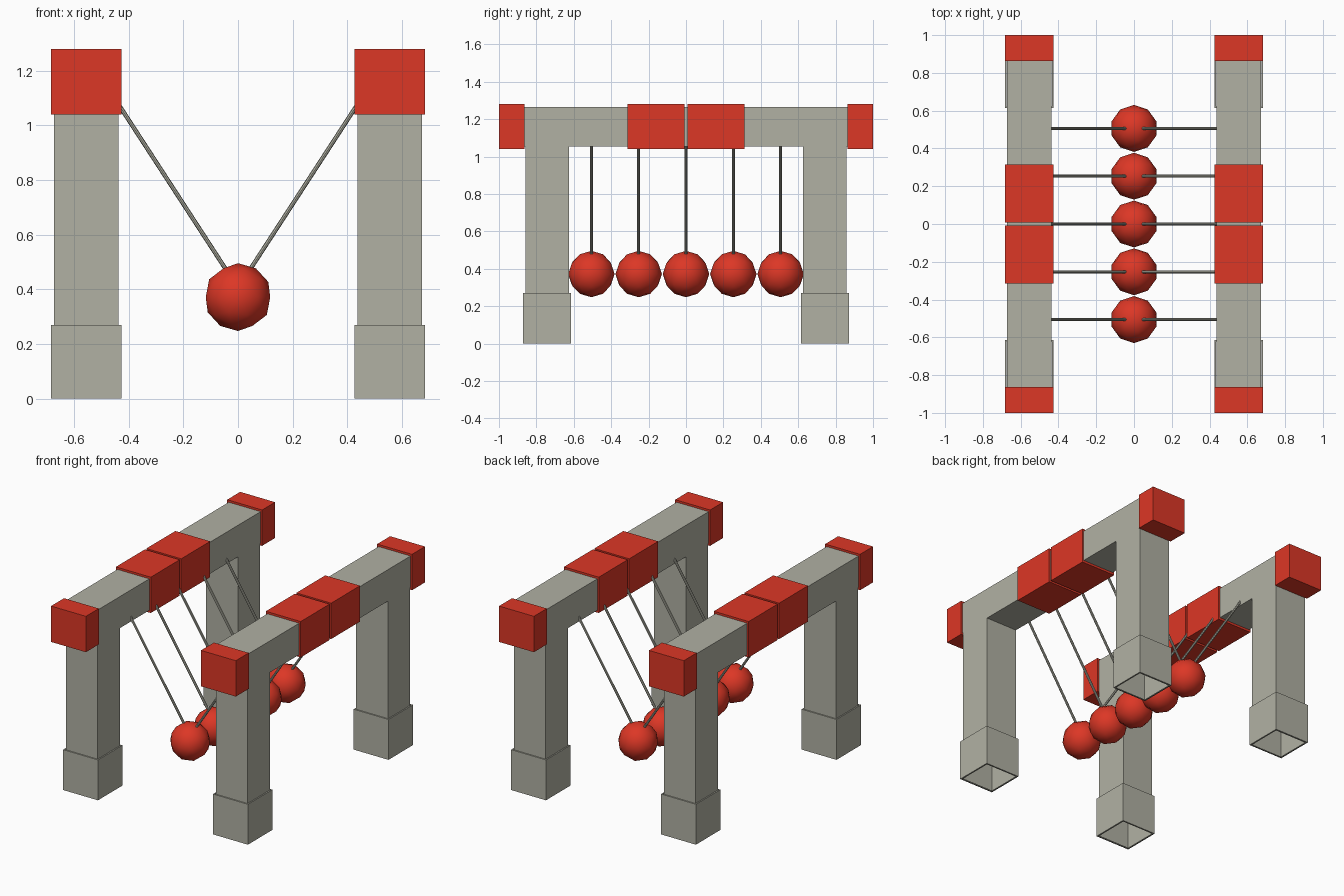
import bpy, bmesh
from mathutils import Vector

if "Cube" in bpy.data.objects:
    bpy.data.objects.remove(bpy.data.objects["Cube"])


def material(name, rgb):
    m = bpy.data.materials.new(name)
    m.diffuse_color = (*rgb, 1)
    m.use_nodes = True
    m.node_tree.nodes["Principled BSDF"].inputs["Base Color"].default_value = m.diffuse_color
    return m


RED = material("red", (0.72, 0.038, 0.019))
GREY = material("warm grey", (0.44, 0.44, 0.37))

X = 0.555            # centre line of each frame
HALF = 0.118         # half width of posts and beams
WIDE = 0.129         # half width of feet, caps and sleeves


def add(name, bm, mat):
    me = bpy.data.meshes.new(name)
    bmesh.ops.recalc_face_normals(bm, faces=bm.faces)
    bm.to_mesh(me)
    bm.free()
    me.materials.append(mat)
    ob = bpy.data.objects.new(name, me)
    bpy.context.collection.objects.link(ob)
    return ob


def box_mesh(lo, hi):
    bm = bmesh.new()
    bmesh.ops.create_cube(bm, size=1)
    lo, hi = Vector(lo), Vector(hi)
    for v in bm.verts:
        v.co = (lo + hi) / 2 + v.co * (hi - lo)
    return bm


def portal(name, x):
    """Two hollow posts and a beam: an arch profile extruded across x."""
    yo, yi, zb, zt, ye = 0.859, 0.625, 1.055, 1.266, 0.87
    half = [(yi, zb), (yi, 0), (yo, 0), (yo, zb), (ye, zb), (ye, zt)]
    pts = half + [(-y, z) for y, z in reversed(half)]
    bm = bmesh.new()
    face = bm.faces.new([bm.verts.new((x - HALF, y, z)) for y, z in pts])
    ext = bmesh.ops.extrude_face_region(bm, geom=[face], use_keep_orig=True)
    verts = [g for g in ext["geom"] if isinstance(g, bmesh.types.BMVert)]
    bmesh.ops.translate(bm, vec=(2 * HALF, 0, 0), verts=verts)
    bmesh.ops.recalc_face_normals(bm, faces=bm.faces)
    # open the bottoms of the posts
    ends = [f for f in bm.faces if all(v.co.z < 0.001 for v in f.verts)]
    bmesh.ops.delete(bm, geom=ends, context="FACES")
    add(name, bm, GREY)


def foot(name, x, y):
    """Sleeve around the post, open through the middle."""
    bm = box_mesh((x - WIDE, y - WIDE, 0), (x + WIDE, y + WIDE, 0.27))
    bm.normal_update()
    ends = [f for f in bm.faces if abs(f.normal.z) > 0.9]
    bmesh.ops.inset_individual(bm, faces=ends, thickness=WIDE - HALF + 0.001)
    bmesh.ops.delete(bm, geom=ends, context="FACES")
    add(name, bm, GREY)


def string(name, a, b):
    a, b = Vector(a), Vector(b)
    bm = bmesh.new()
    bmesh.ops.create_cone(bm, cap_ends=True, segments=8, radius1=0.008,
                          radius2=0.008, depth=(b - a).length)
    rot = (b - a).to_track_quat("Z", "Y")
    for v in bm.verts:
        v.co = rot @ v.co + (a + b) / 2
    add(name, bm, GREY)


for side, s in (("left", -1), ("right", 1)):
    x = s * X
    portal(side + "_frame", x)
    for end, e in (("front", -1), ("back", 1)):
        foot(f"{side}_{end}_foot", x, e * 0.743)
        # red end cap and middle sleeve on the beam
        for part, y0, y1 in (("cap", 0.863, 1.0), ("sleeve", 0.008, 0.314)):
            ya, yb = sorted((e * y0, e * y1))
            add(f"{side}_{end}_{part}",
                box_mesh((x - WIDE, ya, 1.04), (x + WIDE, yb, 1.28)), RED)

# swinging balls, each hung on a pair of strings
for i in range(5):
    y = (i - 2) * 0.253
    bm = bmesh.new()
    bmesh.ops.create_icosphere(bm, subdivisions=2, radius=0.124)
    bmesh.ops.translate(bm, vec=(0, y, 0.372), verts=bm.verts)
    for f in bm.faces:
        f.smooth = True
    add(f"ball_{i + 1}", bm, RED)
    for side, s in (("left", -1), ("right", 1)):
        string(f"{side}_string_{i + 1}", (s * 0.02, y, 0.436), (s * 0.452, y, 1.10))
